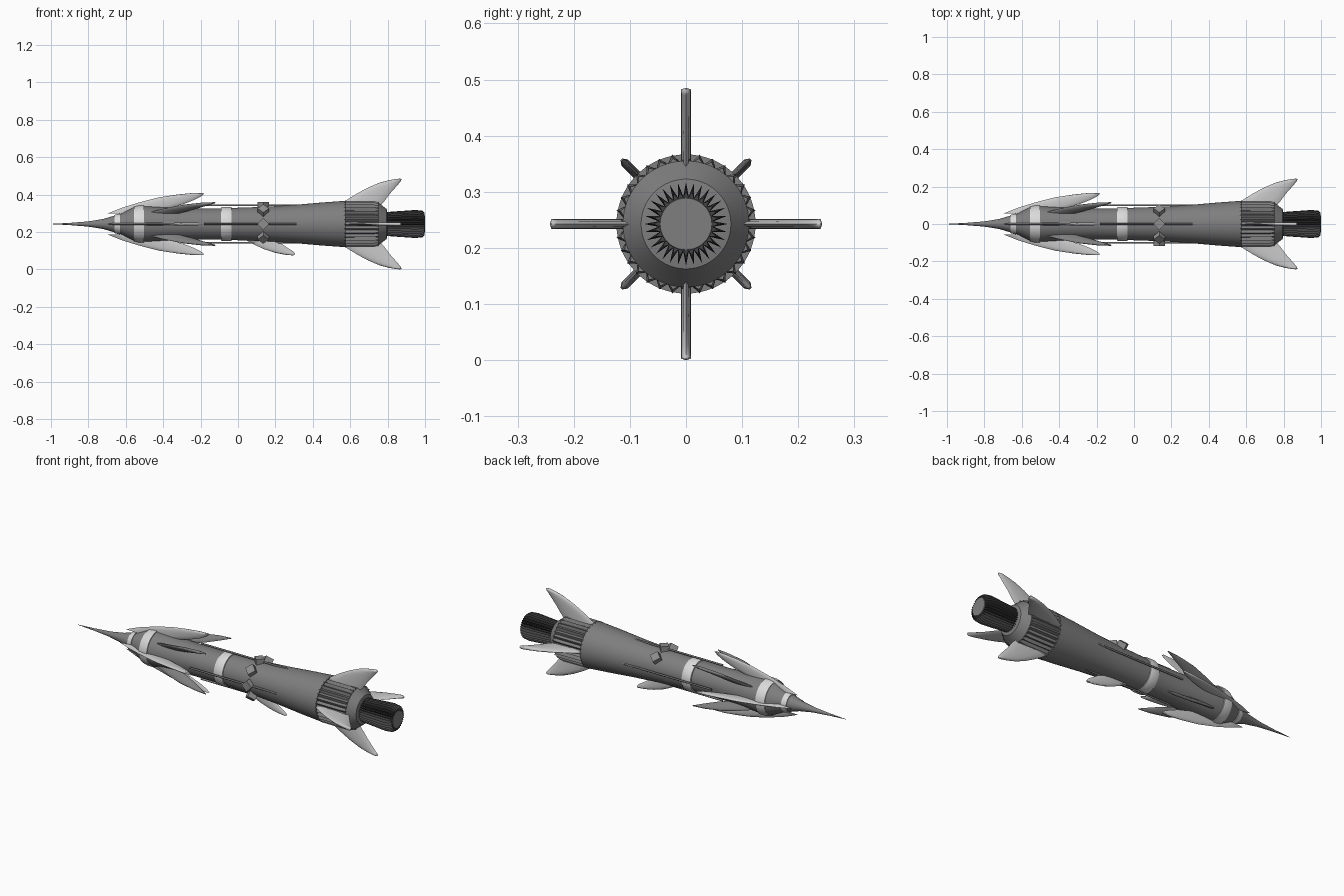
import bpy, bmesh, math
from mathutils import Matrix, Vector

if "Cube" in bpy.data.objects:
    bpy.data.objects.remove(bpy.data.objects["Cube"])

CZ = 0.2425  # height of the long axis

def mat(name, v):
    m = bpy.data.materials.new(name)
    m.diffuse_color = (v, v, v, 1)
    m.use_nodes = True
    m.node_tree.nodes["Principled BSDF"].inputs["Base Color"].default_value = m.diffuse_color
    return m

GREY = mat("hull grey", 0.21)
LIGHT = mat("fin light grey", 0.58)
WHITE = mat("band off white", 0.70)
DARK = mat("nozzle dark grey", 0.055)
MID = mat("block grey", 0.27)

def finish(name, bm, material, angle=35):
    bmesh.ops.recalc_face_normals(bm, faces=bm.faces)
    me = bpy.data.meshes.new(name)
    bm.to_mesh(me)
    bm.free()
    ob = bpy.data.objects.new(name, me)
    bpy.context.collection.objects.link(ob)
    ob.location.z = CZ
    me.materials.append(material)
    bpy.ops.object.select_all(action='DESELECT')
    ob.select_set(True)
    bpy.context.view_layer.objects.active = ob
    bpy.ops.object.shade_smooth_by_angle(angle=math.radians(angle))
    return ob

def lathe(name, profile, material, n=64, angle=35):
    """Profile of (x, r) or (x, ridge r, groove r) turned around the x axis."""
    bm = bmesh.new()
    rings = []
    for p in profile:
        ring = []
        for i in range(n):
            r = p[1] if i % 2 == 0 else p[-1]
            a = 2 * math.pi * i / n
            ring.append(bm.verts.new((p[0], r * math.sin(a), r * math.cos(a))))
        rings.append(ring)
    for a, b in zip(rings, rings[1:]):
        for i in range(n):
            j = (i + 1) % n
            bm.faces.new((a[i], a[j], b[j], b[i]))
    bm.faces.new(rings[0])
    bm.faces.new(rings[-1])
    return finish(name, bm, material, angle)

def fin(name, stations, thick, degrees, material):
    """Loft of oval sections; each station is (lead x, lead r, trail x, trail r)."""
    bm = bmesh.new()
    rings, k = [], 12
    for lx, lr, tx, tr in stations:
        lead, trail = Vector((lx, 0, lr)), Vector((tx, 0, tr))
        mid, half = (lead + trail) / 2, (lead - trail) / 2
        t = min(thick / 2, half.length)
        rings.append([bm.verts.new(mid + half * math.cos(2 * math.pi * i / k)
                      + Vector((0, t * math.sin(2 * math.pi * i / k), 0))) for i in range(k)])
    for a, b in zip(rings, rings[1:]):
        for i in range(k):
            j = (i + 1) % k
            bm.faces.new((a[i], a[j], b[j], b[i]))
    bm.faces.new(rings[0])
    bm.faces.new(rings[-1])
    bm.transform(Matrix.Rotation(math.radians(degrees), 4, 'X'))
    return finish(name, bm, material, 50)

# Hull with needle nose
lathe("hull", [(-1, .0008), (-.9, .006), (-.8, .014), (-.72, .027), (-.66, .045),
               (-.63, .052), (-.56, .088), (-.53, .094), (-.5, .095), (-.4, .089),
               (-.25, .083), (-.1, .083), (0, .087), (.15, .092), (.3, .102),
               (.45, .115), (.575, .124)], GREY)

# Ribbed tail collar and closing cone
lathe("ribbed_collar", [(.56, .122, .122), (.575, .125, .112), (.72, .126, .111),
                        (.752, .119, .110)], GREY, angle=15)
lathe("tail_cone", [(.74, .112), (.752, .1125), (.795, .08), (.8, .05)], GREY)

# Slatted nozzle around a grey core
lathe("nozzle_slats", [(.785, .063, .047), (.82, .066, .048), (.95, .075, .049),
                       (.985, .071, .049), (.998, .058, .048)], DARK, angle=15)
lathe("nozzle_core", [(.78, .05), (.99, .05), (1.0, .046)], GREY)

# Pale bands
lathe("nose_ring", [(-.66, .044), (-.66, .049), (-.632, .056), (-.632, .05)], WHITE)
lathe("shoulder_band", [(-.555, .085), (-.555, .093), (-.53, .099), (-.502, .1),
                        (-.502, .09)], WHITE)
lathe("waist_band", [(-.092, .08), (-.09, .089), (-.08, .092), (-.045, .092),
                     (-.035, .09), (-.033, .08)], WHITE)

# Fins
REAR = [(.53, .09, .755, .09), (.575, .125, .785, .125), (.64, .165, .815, .165),
        (.70, .197, .84, .193), (.76, .222, .86, .216), (.81, .235, .87, .229),
        (.85, .2415, .873, .236), (.868, .2425, .873, .240)]
FRONT = [(-.70, .055, -.45, .06), (-.62, .087, -.36, .088), (-.53, .115, -.29, .107),
         (-.42, .143, -.235, .128), (-.32, .158, -.20, .146), (-.25, .165, -.185, .157),
         (-.19, .167, -.18, .163)]
DIAGONAL = [(-.50, .08, -.33, .075), (-.40, .115, -.25, .103), (-.30, .143, -.18, .133),
            (-.20, .158, -.14, .151), (-.125, .163, -.12, .160)]
KEEL = [(.03, .08, .20, .08), (.09, .112, .235, .107), (.14, .135, .262, .126),
        (.20, .154, .29, .143), (.25, .164, .303, .155), (.295, .168, .305, .163)]
for i in range(4):
    fin(f"rear_fin_{i+1}", REAR, .018, 90 * i, LIGHT)
    fin(f"front_fin_{i+1}", FRONT, .014, 90 * i, LIGHT)
    fin(f"diagonal_blade_{i+1}", DIAGONAL, .016, 90 * i + 45, GREY)
fin("keel_fin", KEEL, .014, 180, LIGHT)

# Thin rods along the hull
for i in range(4):
    bm = bmesh.new()
    bmesh.ops.create_cone(bm, cap_ends=True, segments=10, radius1=.005, radius2=.005, depth=.58)
    bm.transform(Matrix.Rotation(math.pi / 2 * i, 4, 'X')
                 @ Matrix.Translation((.06, 0, .1)) @ Matrix.Rotation(math.pi / 2, 4, 'Y'))
    finish(f"rod_{i+1}", bm, GREY, 40)

# Diamond-turned blocks over the top and front of the hull
for i, deg in enumerate((-45, 0, 45, 90, 135)):
    bm = bmesh.new()
    bmesh.ops.create_cube(bm, size=.044)
    bm.transform(Matrix.Rotation(math.radians(deg), 4, 'X')
                 @ Matrix.Translation((.135, 0, .096)) @ Matrix.Rotation(math.pi / 4, 4, 'Z'))
    finish(f"block_{i+1}", bm, MID)
